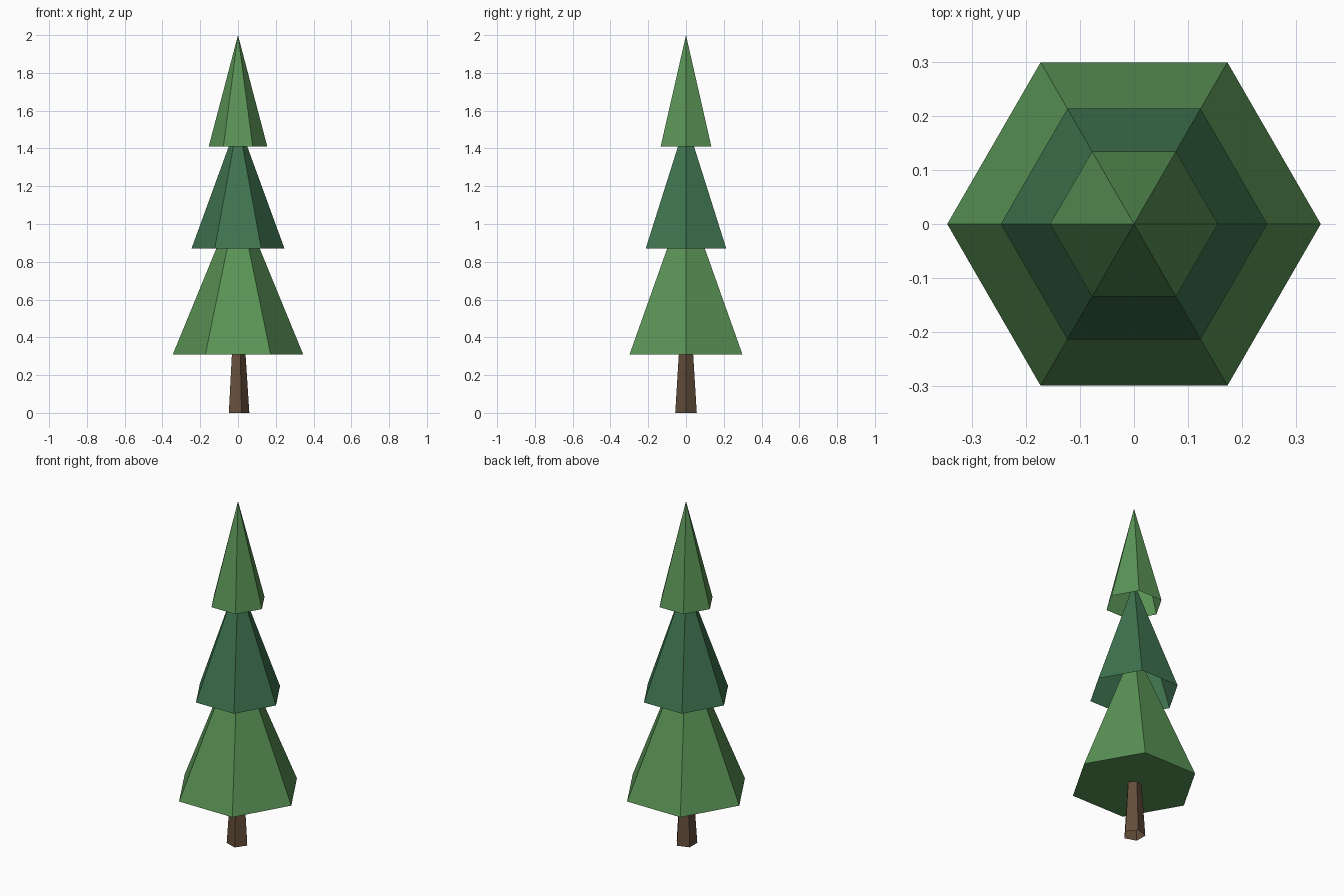
import bpy
import bmesh
from math import cos, sin, tau

cube = bpy.data.objects.get("Cube")
if cube:
    bpy.data.objects.remove(cube, do_unlink=True)


def linear(c):
    c /= 255
    return c / 12.92 if c <= 0.04045 else ((c + 0.055) / 1.055) ** 2.4


def material(name, *rgb):
    colour = (*[linear(c) for c in rgb], 1)
    mat = bpy.data.materials.new(name)
    mat.use_nodes = True
    mat.diffuse_color = colour
    bsdf = mat.node_tree.nodes["Principled BSDF"]
    bsdf.inputs["Base Color"].default_value = colour
    bsdf.inputs["Roughness"].default_value = 0.9
    return mat


def tapered(name, sides, r_bottom, r_top, z_bottom, z_top, mat, closed=False):
    """Flat-sided cone or frustum with a corner on +x, open below unless closed."""
    bm = bmesh.new()

    def ring(r, z):
        return [bm.verts.new((r * cos(tau * i / sides), r * sin(tau * i / sides), z))
                for i in range(sides)]

    low = ring(r_bottom, z_bottom)
    if r_top:
        high = ring(r_top, z_top)
    else:
        tip = bm.verts.new((0, 0, z_top))
    for i in range(sides):
        j = (i + 1) % sides
        bm.faces.new([low[i], low[j]] + ([high[j], high[i]] if r_top else [tip]))
    if closed:
        bm.faces.new(low[::-1])
    mesh = bpy.data.meshes.new(name)
    bm.to_mesh(mesh)
    bm.free()
    mesh.materials.append(mat)
    obj = bpy.data.objects.new(name, mesh)
    bpy.context.collection.objects.link(obj)
    return obj


light_green = material("light_green", 90, 147, 86)
deep_green = material("deep_green", 62, 115, 78)
bark = material("bark_brown", 100, 78, 59)

# Five-sided trunk
tapered("trunk", 5, 0.06, 0.04, 0, 0.31, bark)

# Stacked six-sided foliage tiers
tapered("lower_foliage", 6, 0.345, 0, 0.31, 1.15, light_green, closed=True)
tapered("middle_foliage", 6, 0.246, 0, 0.87, 1.545, deep_green)
tapered("upper_foliage", 6, 0.155, 0, 1.41, 2.0, light_green)
